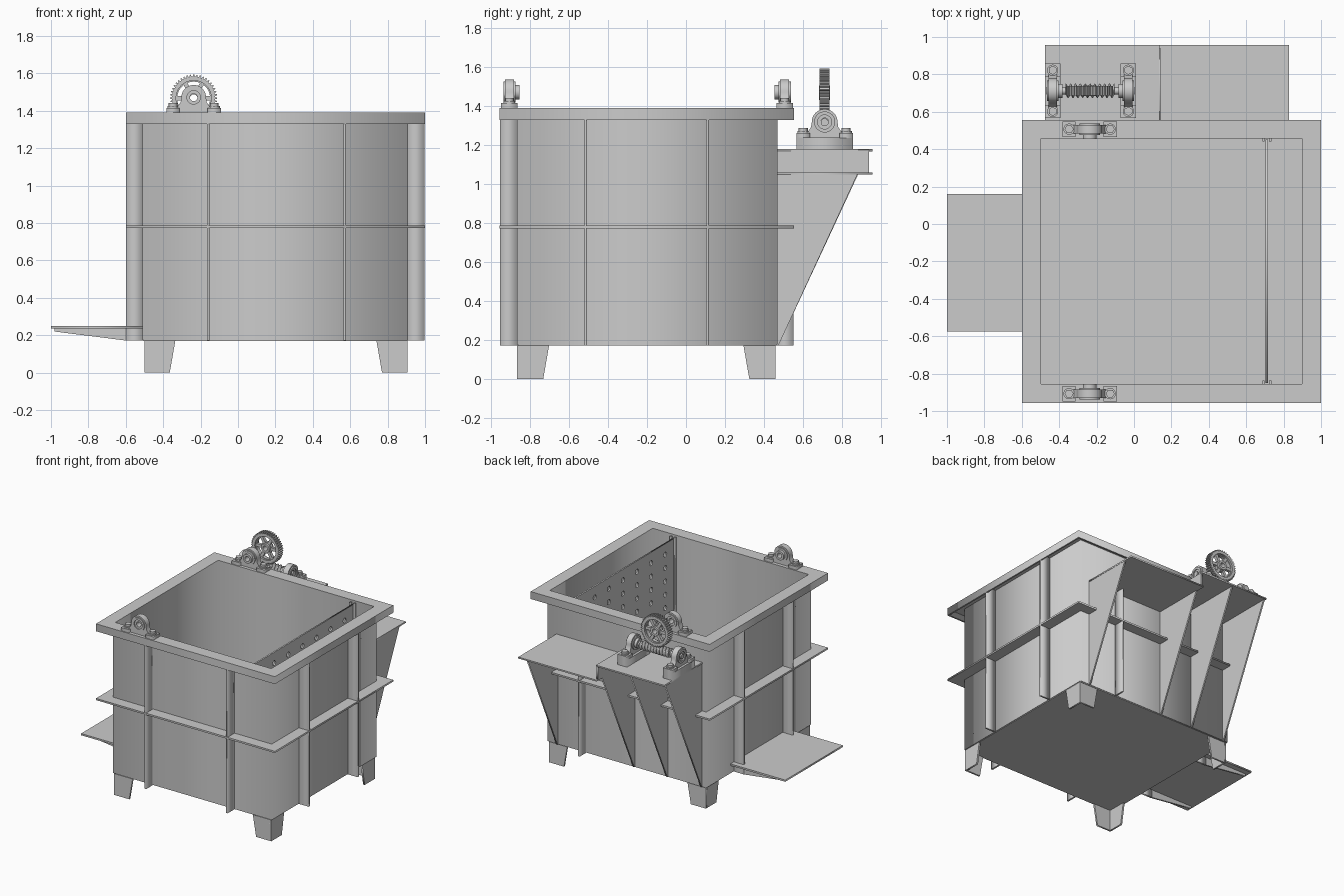
import bpy, bmesh
from math import pi, sin, cos
from mathutils import Matrix, Vector

if "Cube" in bpy.data.objects:
    bpy.data.objects.remove(bpy.data.objects["Cube"])

T = Matrix.Translation
FLAT = Matrix.Identity(4)
XZ = Matrix.Rotation(pi / 2, 4, 'X')                                   # local x,y -> X,Z
YZ = Matrix(((0, 0, 1, 0), (1, 0, 0, 0), (0, 1, 0, 0), (0, 0, 0, 1)))  # local x,y -> Y,Z
smooth = []


def plate(name, loops, thick, M, round_part=False):
    """Filled 2D outline (first loop outer, rest holes) extruded about its mid-plane."""
    cu = bpy.data.curves.new(name, 'CURVE')
    cu.dimensions, cu.fill_mode, cu.extrude = '2D', 'BOTH', thick / 2
    for pts in loops:
        sp = cu.splines.new('POLY')
        sp.points.add(len(pts) - 1)
        for p, (x, y) in zip(sp.points, pts):
            p.co = (x, y, 0, 1)
        sp.use_cyclic_u = True
    tmp = bpy.data.objects.new(name + "_tmp", cu)
    bpy.context.collection.objects.link(tmp)
    dg = bpy.context.evaluated_depsgraph_get()
    me = bpy.data.meshes.new_from_object(tmp.evaluated_get(dg))
    bpy.data.objects.remove(tmp)
    bm = bmesh.new()
    bm.from_mesh(me)
    bmesh.ops.remove_doubles(bm, verts=bm.verts, dist=1e-5)
    bm.transform(M)
    bmesh.ops.recalc_face_normals(bm, faces=bm.faces)
    bm.to_mesh(me)
    bm.free()
    me.name = name
    ob = bpy.data.objects.new(name, me)
    bpy.context.collection.objects.link(ob)
    if round_part:
        smooth.append(ob)
    return ob


def rect(x0, x1, y0, y1):
    return [(x0, y0), (x1, y0), (x1, y1), (x0, y1)]


def circle(r, cx=0, cy=0, n=32):
    return [(cx + r * cos(2 * pi * i / n), cy + r * sin(2 * pi * i / n)) for i in range(n)]


def box(name, x0, x1, y0, y1, z0, z1, M=FLAT):
    return plate(name, [rect(x0, x1, y0, y1)], z1 - z0, M @ T((0, 0, (z0 + z1) / 2)))


# Tank: walls, floor, angle-section rim, stiffener belt
OUT, INN = rect(-.51, .91, -.868, .47), rect(-.498, .897, -.856, .458)
EDGE = rect(-.6, 1, -.957, .555)
plate("tank_walls", [OUT, INN], 1.21, T((0, 0, .78)))
box("tank_floor", -.505, .905, -.863, .465, .17, .185)
plate("rim_top", [EDGE, INN], .012, T((0, 0, 1.384)))
plate("rim_lip", [EDGE, rect(-.588, .988, -.945, .543)], .06, T((0, 0, 1.36)))
plate("stiffener_belt", [EDGE, OUT], .014, T((0, 0, .78)))

# Vertical ribs
for x in (-.16, .57):
    box("front_rib", x - .007, x + .007, -.955, -.865, .172, 1.38)
box("back_rib", .563, .577, .465, .553, .172, 1.05)
for y in (-.515, .11):
    box("right_rib", .905, .998, y - .007, y + .007, .172, 1.38)
    box("left_rib", -.598, -.505, y - .007, y + .007, .172, 1.38)

# Tapered angle legs
for x, sx in ((-.5, 1), (.905, -1)):
    for y, sy in ((-.868, 1), (.46, -1)):
        plate("leg_plate_x", [[(x, 0), (x + sx * .135, 0), (x + sx * .165, .172), (x, .172)]],
              .014, T((0, y + sy * .007, 0)) @ XZ)
        plate("leg_plate_y", [[(y, 0), (y + sy * .135, 0), (y + sy * .165, .172), (y, .172)]],
              .014, T((x + sx * .007, 0, 0)) @ YZ)

# Low side shelf with brackets
box("side_shelf", -1, -.505, -.575, .16, .236, .25)
for y in (-.515, .11):
    plate("side_shelf_bracket", [[(-.51, .172), (-.6, .172), (-.98, .22), (-.98, .238), (-.51, .238)]],
          .012, T((0, y, 0)) @ XZ)

# Rear shelves: low one and raised drive shelf, with triangular gussets
box("rear_low_shelf", .13, .83, .465, .957, 1.048, 1.06)
box("rear_drive_shelf", -.475, .135, .465, .957, 1.168, 1.18)
plate("shelf_step", [rect(.545, .94, 1.05, 1.175)], .012, T((.135, 0, 0)) @ YZ)
for x, y, z in ((.822, .88, 1.05), (.135, .94, 1.17), (-.16, .94, 1.17), (-.468, .94, 1.17)):
    plate("rear_gusset", [[(.465, .172), (.475, .172), (y, z), (.465, z)]], .012, T((x, 0, 0)) @ YZ)

# Perforated partition with guide strips
holes = [circle(.02, -.74 + .18 * i, .3 + .108 * j, 12) for i in range(7) for j in range(10)]
plate("perforated_partition", [rect(-.85, .452, .185, 1.36)] + holes, .012, T((.71, 0, 0)) @ YZ)
for x in (.692, .728):
    for y in (-.848, .45):
        box("partition_guide", x - .006, x + .006, y - .01, y + .01, .185, 1.375)


# Pillow block bearing: feet along local x, shaft axis along local y
def pillow_block(name, loc, turn):
    M = T(loc) @ Matrix.Rotation(turn, 4, 'Z')
    c = .082
    dome = [(.066 * cos(a), c + .066 * sin(a)) for a in [pi * i / 20 for i in range(21)]]
    body = [(-.14, 0), (.14, 0), (.14, .022), (.088, .028), (.07, .055)] + dome + \
           [(-.07, .055), (-.088, .028), (-.14, .022)]
    plate(name + "_body", [body, circle(.036, 0, c)], .046, M @ XZ, True)
    plate(name + "_flange", [circle(.054, 0, c), circle(.036, 0, c)], .062, M @ XZ, True)
    plate(name + "_collar", [circle(.037, 0, c), circle(.02, 0, c)], .075,
          M @ T((0, .015, 0)) @ XZ, True)
    for s in (-1, 1):
        box(name + "_foot", s * .11 - .035, s * .11 + .035, -.042, .042, 0, .026, M)
        B = M @ T((s * .11, 0, .031))
        plate(name + "_washer", [circle(.03, n=20)], .01, B, True)
        plate(name + "_bolt", [circle(.024, n=6)], .018, B @ T((0, 0, .012)))


AX, WY, WZ = -.237, .712, 1.317
pillow_block("front_bearing", (AX, -.907, 1.39), 0)
pillow_block("back_bearing", (AX, .507, 1.39), pi)
pillow_block("worm_bearing_left", (-.435, WY, 1.237), -pi / 2)
pillow_block("worm_bearing_right", (-.03, WY, 1.237), pi / 2)
for x in (-.435, -.03):
    box("bearing_pedestal", x - .042, x + .042, WY - .145, WY + .145, 1.178, 1.238)

# Worm shaft and helical worm
plate("worm_shaft", [circle(.02, WY, WZ, 20)], .47, T((-.232, 0, 0)) @ YZ, True)
bm = bmesh.new()
N, S, turns = 90, 24, 10
rings = []
for i in range(N + 1):
    t = i / N
    rings.append([bm.verts.new((-.365 + .26 * t,
                                WY + (.03 + .009 * cos(2 * pi * (turns * t - k / S))) * cos(2 * pi * k / S),
                                WZ + (.03 + .009 * cos(2 * pi * (turns * t - k / S))) * sin(2 * pi * k / S)))
                  for k in range(S)])
for a, b in zip(rings, rings[1:]):
    for k in range(S):
        bm.faces.new((a[k], a[k - 1], b[k - 1], b[k]))
bm.faces.new(rings[0])
bm.faces.new(rings[-1])
bmesh.ops.recalc_face_normals(bm, faces=bm.faces)
me = bpy.data.meshes.new("worm")
bm.to_mesh(me)
bm.free()
worm = bpy.data.objects.new("worm", me)
bpy.context.collection.objects.link(worm)
smooth.append(worm)

# Worm wheel: toothed rim, spoked web, hub
G = T((AX, WY, 1.468)) @ XZ
teeth = []
for i in range(44):
    for f, r in ((-.32, .115), (-.16, .126), (.16, .126), (.32, .115)):
        a = 2 * pi * (i + f) / 44
        teeth.append((r * cos(a), r * sin(a)))
plate("wheel_rim", [teeth, circle(.094, n=48)], .052, G, True)
windows = []
for k in range(6):
    lo, hi = 2 * pi * k / 6, 2 * pi * (k + 1) / 6
    arc = lambda r, g: [(r * cos(a), r * sin(a)) for a in
                        [lo + g + (hi - lo - 2 * g) * j / 6 for j in range(7)]]
    windows.append(arc(.088, .13) + arc(.046, .25)[::-1])
plate("wheel_web", [circle(.096, n=48)] + windows + [circle(.02)], .024, G, True)
plate("wheel_hub", [circle(.037), circle(.02)], .056, G, True)

# Smooth the round parts, keeping edges sharp
bpy.ops.object.select_all(action='DESELECT')
for ob in smooth:
    ob.select_set(True)
bpy.context.view_layer.objects.active = smooth[0]
bpy.ops.object.shade_smooth_by_angle(angle=pi / 6)
